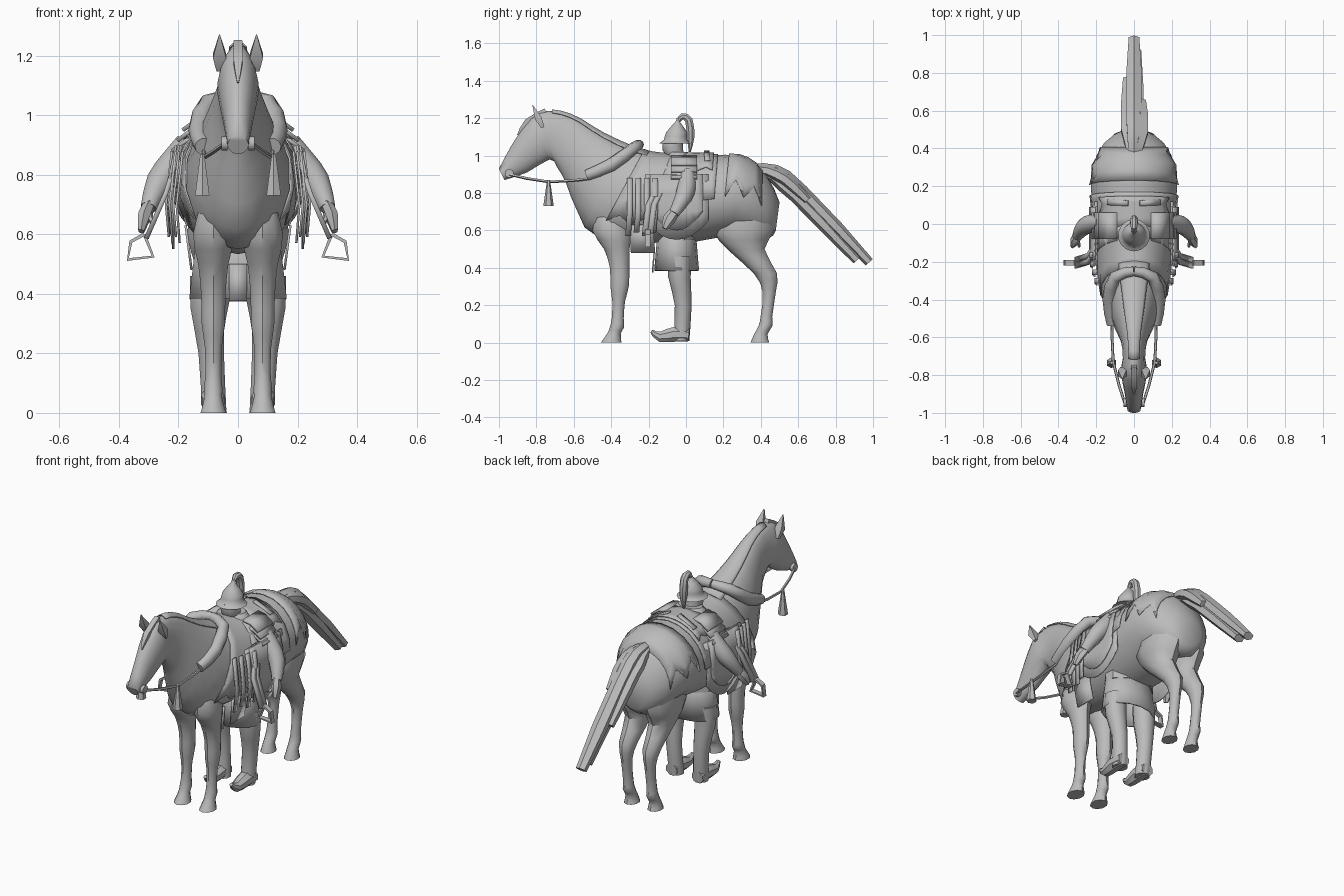
import bpy, bmesh, math
from mathutils import Vector

cube = bpy.data.objects.get("Cube")
if cube:
    bpy.data.objects.remove(cube, do_unlink=True)

grey = bpy.data.materials.new("plain grey")
grey.use_nodes = True
grey.diffuse_color = (0.5, 0.5, 0.5, 1)
grey.node_tree.nodes["Principled BSDF"].inputs["Base Color"].default_value = grey.diffuse_color

AXIS_X, AXIS_Y, AXIS_Z = Vector((1, 0, 0)), Vector((0, 1, 0)), Vector((0, 0, 1))


def make(name, rings, closed=True, caps=True, mirror=False, thick=0, sharp=40):
    """Skin a list of point rings into one object."""
    bm = bmesh.new()
    rows = [[bm.verts.new(point) for point in ring] for ring in rings]
    count = len(rows[0])
    for near, far in zip(rows, rows[1:]):
        for i in range(count if closed else count - 1):
            j = (i + 1) % count
            bm.faces.new((near[i], near[j], far[j], far[i]))
    if closed and caps:
        bm.faces.new(rows[0])
        bm.faces.new(rows[-1])
    bmesh.ops.recalc_face_normals(bm, faces=bm.faces)
    mesh = bpy.data.meshes.new(name)
    bm.to_mesh(mesh)
    bm.free()
    mesh.materials.append(grey)
    mesh.shade_smooth()
    mesh.set_sharp_from_angle(angle=math.radians(sharp))
    part = bpy.data.objects.new(name, mesh)
    bpy.context.collection.objects.link(part)
    if thick:
        part.modifiers.new("Thickness", "SOLIDIFY").thickness = thick
    if mirror:
        part.modifiers.new("Mirror", "MIRROR").use_mirror_merge = False


def along(rows, s):
    """Smooth curve through the rows, at row number s."""
    last = len(rows) - 1
    i = min(int(s), last - 1)
    f = s - i
    a, b, c, d = [Vector(rows[max(0, min(k, last))]) for k in range(i - 1, i + 3)]
    return b + (c - a) * f / 2 + (a * 2 - b * 5 + c * 4 - d) * f * f / 2 + (b * 3 - a - c * 3 + d) * f ** 3 / 2


def sweep(name, rows, x=None, sides=10, bend=2, flat=False, axis=AXIS_X, wide=lambda r: r, **options):
    """Round bar through x, y, z, radius rows; flat keeps its rings level."""
    if x is not None:
        rows = [(x, *row) for row in rows]
    path = [along(rows, k / bend) for k in range((len(rows) - 1) * bend + 1)]
    points = [row.to_3d() for row in path]
    rings = []
    for i, centre in enumerate(points):
        u, v = AXIS_X, AXIS_Y
        if not flat:
            before, after = points[max(i - 1, 0)], points[min(i + 1, len(points) - 1)]
            forward = (after - before).normalized()
            u = (axis - forward * axis.dot(forward)).normalized()
            v = forward.cross(u)
        radius = max(path[i][3], 0.002)
        angles = [math.tau * (k + 0.5) / sides for k in range(sides)]
        rings.append([centre + u * wide(radius) * math.cos(a) + v * radius * math.sin(a) for a in angles])
    make(name, rings, **options)


def strip(name, points, width, thick=0.008):
    """Mirrored flat strip whose width runs front to back."""
    edges = [[Vector(p) - AXIS_Y * width / 2, Vector(p) + AXIS_Y * width / 2] for p in points]
    make(name, edges, closed=False, mirror=True, thick=thick)


# Nose to rump: top y, top z, bottom y, bottom z, half width
trunk = [
    (-1, .93, -.97, .87, .035), (-.93, 1.06, -.85, .91, .05), (-.83, 1.2, -.73, .98, .07),
    (-.74, 1.24, -.69, .94, .06), (-.6, 1.21, -.64, .85, .07), (-.43, 1.11, -.58, .7, .12),
    (-.2, 1.02, -.45, .55, .18), (.1, 1, .05, .54, .22), (.3, 1, .25, .58, .23),
    (.43, .9, .43, .55, .16), (.5, .75, .48, .6, .07)]


def trunk_point(s, angle, grow=0.0):
    """Point on the horse at section s and an angle from the top line."""
    top_y, top_z, low_y, low_z, width = along(trunk, s)
    top, low = Vector((0, top_y, top_z)), Vector((0, low_y, low_z))
    half = (top - low) / 2
    half += half.normalized() * grow
    return (top + low) / 2 + half * math.cos(angle) + AXIS_X * (width + grow) * math.sin(angle)


def cover(name, start, end, reach, zigzag, grow, steps=8, columns=10):
    """Cloth laid over the horse with a zigzag hem."""
    rings = []
    for k in range(steps + 1):
        hang = reach - zigzag * (k % 2)
        s = start + (end - start) * k / steps
        rings.append([trunk_point(s, hang * (2 * j / columns - 1), grow) for j in range(columns + 1)])
    make(name, rings, closed=False, thick=0.006)


make("horse_body", [[trunk_point(s / 2, math.tau * j / 18) for j in range(18)]
                    for s in range(2 * len(trunk) - 1)], sharp=60)
cover("mane", 3.2, 6, reach=.45, zigzag=0, grow=.008)
cover("rump_cloth", 7.6, 8.8, reach=1.6, zigzag=.4, grow=.005, steps=4)
cover("shoulder_cloth", 5.9, 6.6, reach=2.2, zigzag=.2, grow=.007, steps=4)
cover("saddle_blanket", 6.4, 7.3, reach=1.6, zigzag=0, grow=.008)
cover("saddle", 6.6, 7.2, reach=.9, zigzag=.1, grow=.016, steps=4)
sweep("forelock", [(-.75, 1.24, .02), (-.85, 1.18, .022), (-.9, 1.11, .004)], x=0, sides=4)


# Horse limbs: y, z, depth, wide ones flattened sideways
def limb_width(depth):
    return depth / (1 + 4 * depth)


sweep("front_legs", [(-.43, .72, .04), (-.4, .6, .1), (-.37, .5, .068), (-.355, .4, .052), (-.355, .3, .049),
                     (-.36, .22, .034), (-.365, .13, .032), (-.37, .08, .038), (-.385, .05, .036),
                     (-.4, 0, .055)],
      x=.083, flat=True, mirror=True, wide=limb_width)
sweep("hind_legs", [(.32, .74, .13), (.31, .6, .16), (.32, .5, .1), (.425, .37, .062), (.445, .27, .035),
                    (.43, .14, .031), (.425, .09, .037), (.4, .045, .036), (.395, 0, .05)],
      x=.077, flat=True, mirror=True, wide=limb_width)
sweep("ears", [(-.765, 1.15, .012), (-.79, 1.2, .026), (-.82, 1.27, 0)],
      x=.062, sides=4, bend=1, mirror=True, wide=lambda r: r * 1.2)

# Tail locks follow one drooping line to different lengths
tail_line = [(.36, .93), (.48, .92), (.62, .81), (.98, .43)]
for i, (x, length) in enumerate([(0, 1), (.035, .7), (-.03, .8), (.01, .92)]):
    rows = []
    for k in range(7):
        y, z = along(tail_line, 3 * length * k / 6)
        spread = min(k / 3, 1)
        rows.append((x * spread, y, z - .02 * i * spread, .025 + .01 * spread * (k < 6)))
    sweep("tail_lock_%d" % (i + 1), rows, sides=6, bend=1, wide=lambda r: r * 1.3)

# Bridle, reins, tassels and the rolled collar
sweep("bit_rings", [(.035, -.945, .905, .024), (.055, -.945, .905, .024)], axis=AXIS_Z, mirror=True)
sweep("reins", [(.05, -.945, .9, .008), (.11, -.73, .86, .008), (.115, -.5, .88, .008)],
      sides=5, axis=AXIS_Z, mirror=True)
sweep("tassels", [(-.735, .87, .008), (-.735, .82, .015), (-.735, .73, .028)],
      x=.12, sides=6, flat=True, mirror=True)
sweep("rolled_collar", [(.115, -.53, .895, .03), (.13, -.4, .95, .037), (.1, -.28, 1.04, .032),
                        (0, -.25, 1.06, .025)], axis=AXIS_Z, mirror=True)

# Two curved side panels with a rounded hem on each flank
for i in range(2):
    columns = []
    for k in range(9):
        across = k / 4 - 1
        y = -.05 + (.17 - .03 * i) * across
        hem = .55 + .05 * i + .1 * across ** 2
        out = .217 + .01 * i
        columns.append([(out + bulge, y, z) for bulge, z in
                        ((-.015, .9), (.005, .8), (.01, .7), (.005, hem))])
    make("side_panel_%d" % (i + 1), columns, closed=False, mirror=True, thick=.008)

# Splayed fringe strips and belly flaps
for i in range(4):
    y = -.3 + .045 * i
    out = .19 + .012 * i
    strip("fringe_strip_%d" % (i + 1), [(out, y, .88), (out + .02, y, .7), (out + .01, y - .01, .57 + .02 * (i % 2))], .03)
strip("belly_flaps", [(.18, -.24, .63), (.16, -.23, .48)], .13)

# Stirrups on their straps
for i, y in enumerate((-.2, -.17)):
    strip("stirrup_strap_%d" % (i + 1), [(.2, y + .08, .9), (.25, y, .74), (.315, y - .02, .59)], .03, .016)
corners = [(.315, .6), (.285, .525), (.37, .515), (.36, .575), (.315, .6)]
sweep("stirrups", [(x, -.205, z, .008) for x, z in corners],
      sides=4, bend=1, axis=AXIS_Y, mirror=True, wide=lambda r: r * 2.5)

# Rider: legs, curled boots, coat and torso
sweep("rider_legs", [(.1, -.035, .46, .065), (.102, -.035, .35, .06), (.09, -.015, .2, .045),
                     (.08, -.025, .01, .043)], flat=True, mirror=True)
sweep("rider_boots", [(.015, .04, .038), (-.06, .045, .043), (-.14, .032, .03), (-.185, .062, .01)],
      x=.085, sides=8, mirror=True)
sweep("coat_skirt", [(-.05, .62, .1), (-.05, .385, .12)],
      x=0, sides=14, flat=True, caps=False, thick=.01, wide=lambda r: r * 1.4)
make("coat_front_panel", [[(-.03, y, z), (.03, y, z)] for y, z in ((-.165, .5), (-.175, .375))],
     closed=False, thick=.008)
sweep("rider_torso", [(-.04, .55, .1), (-.04, .9, .1), (-.04, 1.02, .05)],
      x=0, flat=True, wide=lambda r: r * 1.5)

# Rider arms, hands and layered shoulder plates
sweep("rider_arms", [(.17, .01, .91, .04), (.215, .005, .84, .05), (.265, -.015, .775, .045),
                     (.3, -.065, .69, .028)], mirror=True)
sweep("rider_hands", [(.295, -.06, .7, .028), (.315, -.09, .66, .034), (.325, -.115, .61, .016)],
      sides=6, mirror=True, wide=lambda r: r * .7)
sweep("rider_thumbs", [(.3, -.075, .68, .012), (.29, -.12, .64, .008)], sides=5, mirror=True)
for i in range(3):
    x, z = .09 + .018 * i, 1 - .035 * i
    strip("shoulder_plate_%d" % (i + 1), [(x, -.01, z), (x + .05, -.01, z - .008), (x + .1, -.01, z - .045)], .14, .014)
strip("back_plates", [(.03, .11, 1.02), (.14, .115, .97)], .03)

# Rider head, helmet and plume
sweep("rider_head", [(-.05, .98, .045), (-.07, 1.03, .055), (-.07, 1.08, .055)], x=0, flat=True)
sweep("helmet", [(-.06, 1.065, .085), (-.055, 1.085, .063), (-.05, 1.125, .056), (-.045, 1.18, .013),
                 (-.04, 1.2, .01)], x=0, sides=14, flat=True)
sweep("plume", [(-.04, 1.185, .012), (-.02, 1.21, .018), (.015, 1.19, .022), (.025, 1.1, .022),
                (.02, 1.02, .006)], x=0, sides=8)
